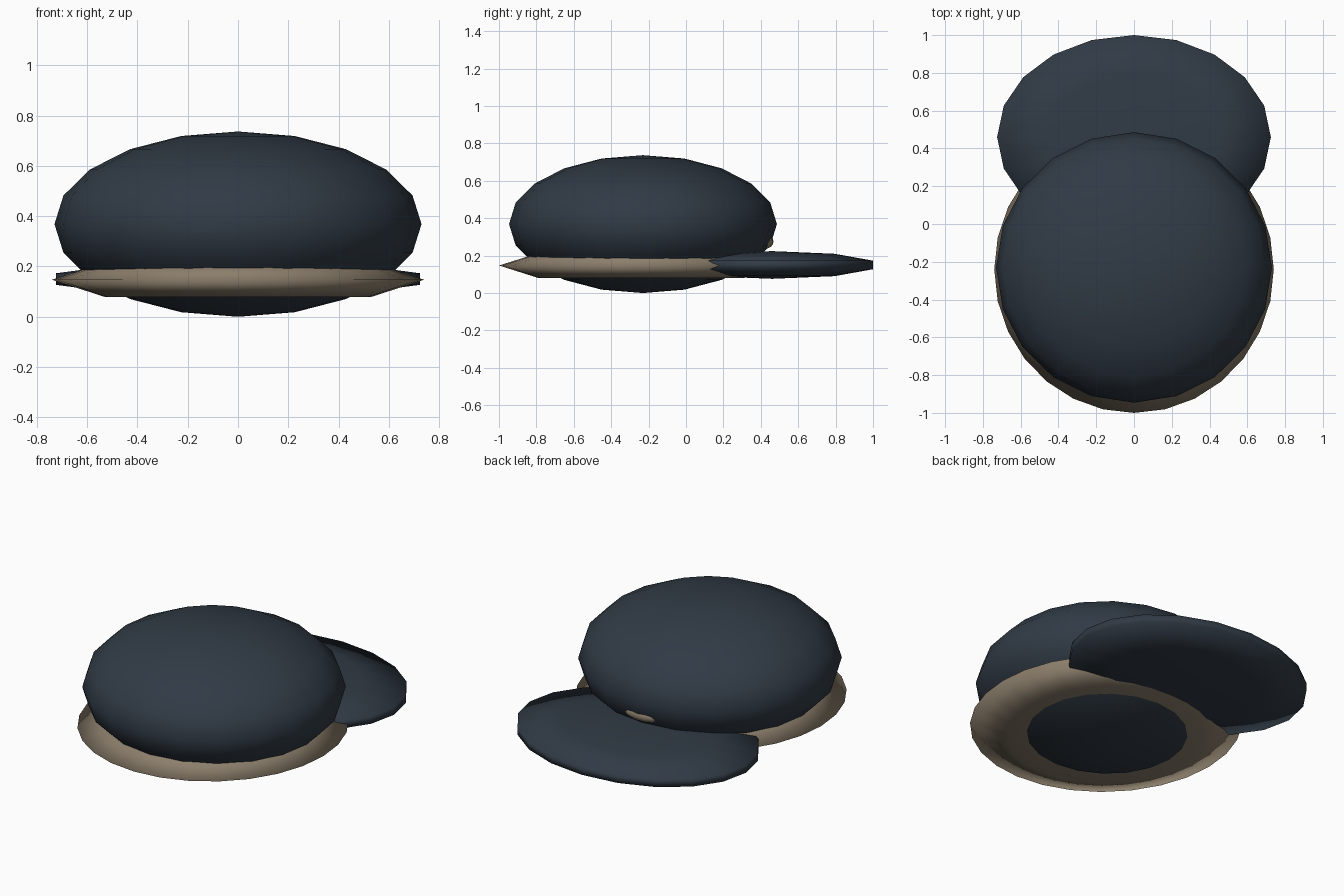
import bpy

if "Cube" in bpy.data.objects:
    bpy.data.objects.remove(bpy.data.objects["Cube"])


def material(name, rgb):
    m = bpy.data.materials.new(name)
    m.diffuse_color = (*rgb, 1)
    m.use_nodes = True
    m.node_tree.nodes["Principled BSDF"].inputs["Base Color"].default_value = m.diffuse_color
    return m


navy = material("dark slate", (0.030, 0.043, 0.060))
tan = material("warm tan", (0.26, 0.21, 0.148))


def finish(name, mat, scale):
    ob = bpy.context.object
    ob.name = name
    ob.scale = scale
    bpy.ops.object.transform_apply(location=False, rotation=False, scale=True)
    bpy.ops.object.shade_smooth()
    ob.data.materials.append(mat)
    return ob


def ellipsoid(name, mat, loc, radii, segments, rings):
    bpy.ops.mesh.primitive_uv_sphere_add(segments=segments, ring_count=rings,
                                         radius=1, location=loc)
    return finish(name, mat, radii)


# crown: wide squashed dome
ellipsoid("crown", navy, (0, -0.23, 0.3685), (0.73, 0.716, 0.3685), 20, 10)

# brim: thin lens with a narrow vertical rim, reaching out behind
ellipsoid("brim", navy, (0, 0.46, 0.15), (0.762, 0.568, 0.074), 20, 5)

# band: flat six-sided ring around the crown base
bpy.ops.mesh.primitive_torus_add(location=(0, -0.24, 0.147), major_radius=0.32,
                                 minor_radius=0.42, major_segments=28, minor_segments=6)
finish("band", tan, (1, 0.76 / 0.74, 0.187))

# small button between crown and brim
ellipsoid("button", tan, (0, 0.412, 0.275), (0.12, 0.056, 0.042), 16, 8)
